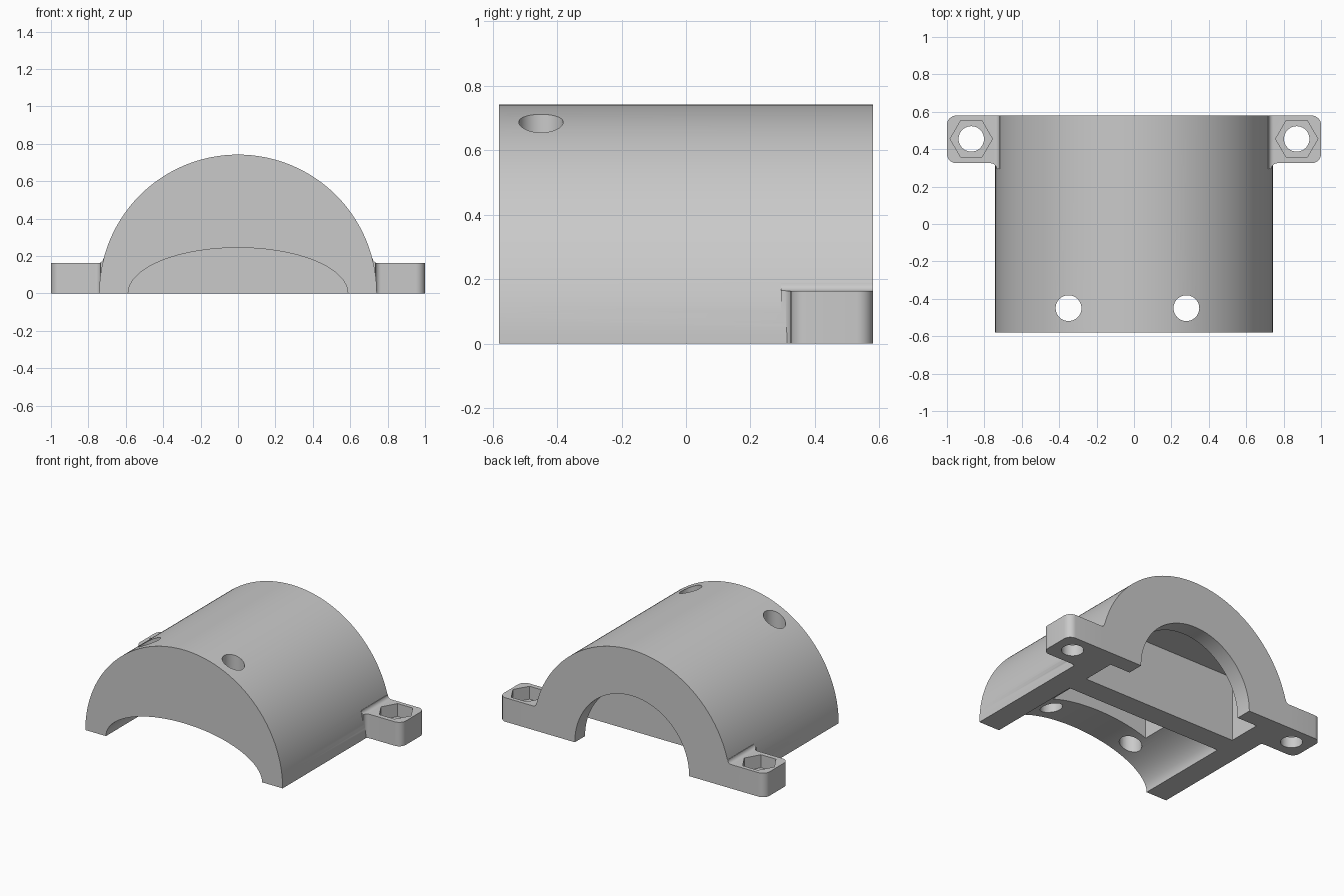
import bpy, math

old = bpy.data.objects.get("Cube")
if old:
    bpy.data.objects.remove(old, do_unlink=True)

grey = bpy.data.materials.new("plain grey")
grey.use_nodes = True
colour = (0.59, 0.59, 0.59, 1)
grey.diffuse_color = colour
grey.node_tree.nodes["Principled BSDF"].inputs["Base Color"].default_value = colour


def prism(name, points, start, end, axis="z"):
    """Extrude a closed outline along z, or an x-z outline along y."""
    n = len(points)
    if axis == "z":
        verts = [(a, b, h) for h in (start, end) for a, b in points]
    else:
        verts = [(a, h, b) for h in (start, end) for a, b in points]
    faces = [list(range(n)), list(range(n, 2 * n))]
    faces += [(i, (i + 1) % n, (i + 1) % n + n, i + n) for i in range(n)]
    mesh = bpy.data.meshes.new(name)
    mesh.from_pydata(verts, [], faces)
    obj = bpy.data.objects.new(name, mesh)
    bpy.context.collection.objects.link(obj)
    bpy.context.view_layer.objects.active = obj
    bpy.ops.object.select_all(action="DESELECT")
    obj.select_set(True)
    bpy.ops.object.mode_set(mode="EDIT")
    bpy.ops.mesh.select_all(action="SELECT")
    bpy.ops.mesh.normals_make_consistent(inside=False)
    bpy.ops.object.mode_set(mode="OBJECT")
    mesh.materials.append(grey)
    return obj


def arc(cx, cy, rx, ry, first, last, steps):
    angles = [math.radians(first + (last - first) * i / steps) for i in range(steps + 1)]
    return [(cx + rx * math.cos(a), cy + ry * math.sin(a)) for a in angles]


def ring(cx, cy, r, sides):
    return arc(cx, cy, r, r, 0, 360, sides)[:-1]


def box(x, low, high):
    return [(-x, low), (x, low), (x, high), (-x, high)]


def combine(body, other, operation):
    mod = body.modifiers.new(operation, "BOOLEAN")
    mod.operation = operation
    mod.solver = "EXACT"
    mod.object = other
    bpy.context.view_layer.objects.active = body
    bpy.ops.object.modifier_apply(modifier=mod.name)
    bpy.data.objects.remove(other, do_unlink=True)


R, Y = 0.742, 0.58

# Half-round housing
body = prism("half_round_housing", arc(0, 0, R, R, 0, 180, 96), -Y, Y, "y")

# Bolt ears: a plan outline with rounded corners, trimmed by a filleted side profile
plan = [(0.66, Y)] + arc(0.95, Y - 0.05, 0.05, 0.05, 90, 0, 8)
plan += arc(0.95, 0.375, 0.05, 0.05, 0, -90, 8)
plan += arc(0.765, 0.295, 0.03, 0.03, 90, 180, 6) + [(0.66, 0.295)]
profile = [(0.6, -0.1), (1.1, -0.1), (1.1, 0.163)]
profile += arc(0.745, 0.188, 0.025, 0.025, -90, -180, 6) + [(0.6, 0.188)]
for side in (1, -1):
    ear = prism("bolt_ear", [(side * x, y) for x, y in plan], 0, 0.3)
    trim = prism("ear_trim", [(side * x, z) for x, z in profile], 0.1, Y + 0.1, "y")
    combine(ear, trim, "INTERSECT")
    combine(body, ear, "UNION")

# Front elliptical channel, inner pocket, rear box pocket and rear arch
cuts = [
    prism("front_channel", arc(0, 0, 0.587, 0.244, 0, 180, 64) + [(-0.587, -0.1), (0.587, -0.1)], -Y - 0.1, 0.09, "y"),
    prism("inner_pocket", box(0.37, -0.1, 0.4), -0.33, 0.09, "y"),
    prism("rear_pocket", box(0.58, -0.1, 0.44), 0.24, 0.47, "y"),
    prism("rear_arch", arc(0, 0, 0.43, 0.43, 0, 180, 64) + [(-0.43, -0.1), (0.43, -0.1)], 0.4, Y + 0.1, "y"),
]
# Vertical holes near the front
cuts += [prism("top_hole", ring(x, -0.45, 0.069, 40), -0.1, 1) for x in (-0.35, 0.28)]
# Bolt holes and hexagonal nut recesses
for x in (-0.87, 0.87):
    cuts.append(prism("bolt_hole", ring(x, 0.455, 0.068, 40), -0.1, 0.3))
    cuts.append(prism("nut_recess", ring(x, 0.455, 0.113, 6), 0.075, 0.3))
for cut in cuts:
    combine(body, cut, "DIFFERENCE")

bpy.ops.object.select_all(action="DESELECT")
body.select_set(True)
bpy.context.view_layer.objects.active = body
bpy.ops.object.shade_smooth_by_angle(angle=math.radians(30))
